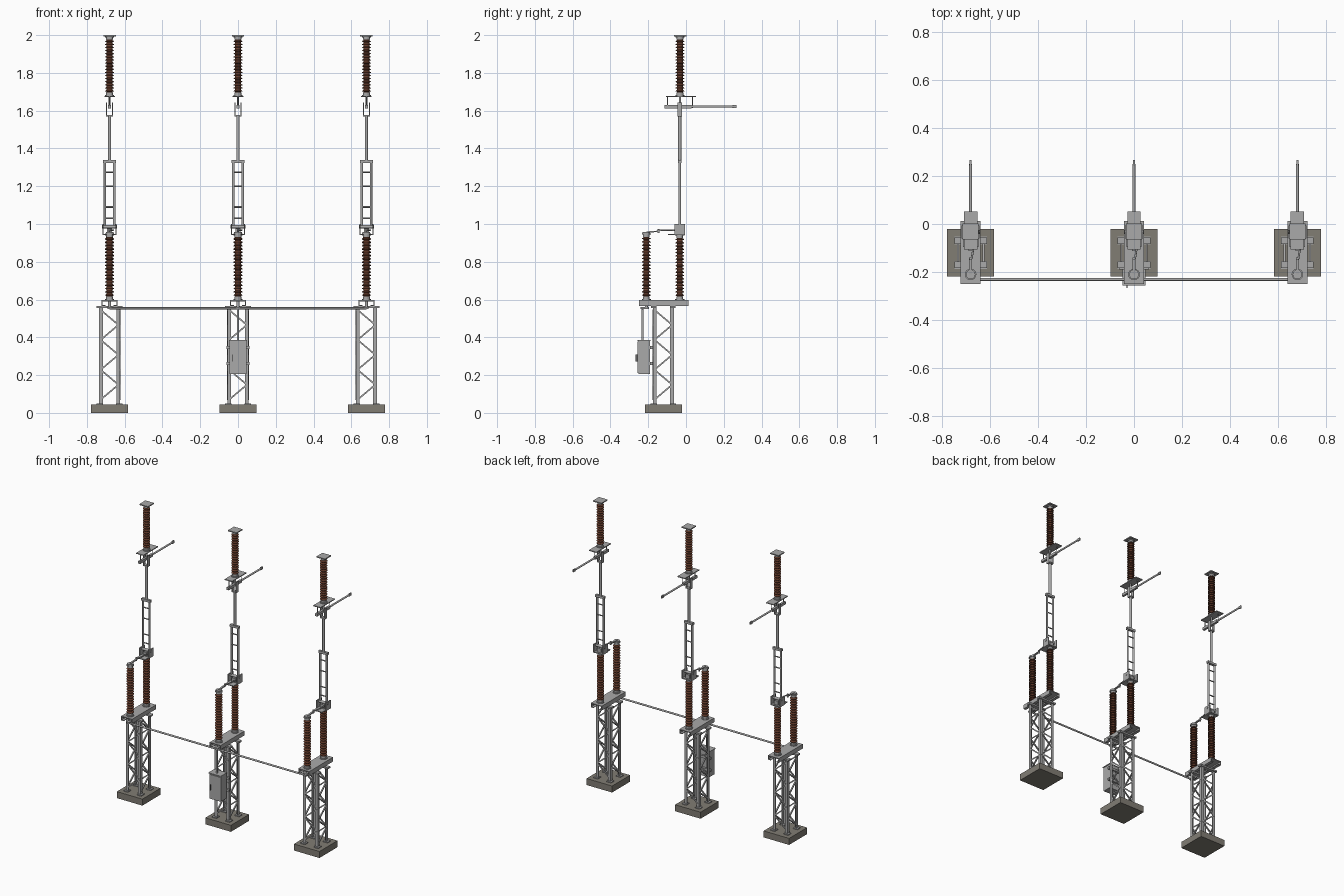
import bpy, bmesh, math
from mathutils import Vector, Matrix

if "Cube" in bpy.data.objects:
    bpy.data.objects.remove(bpy.data.objects["Cube"])

BAYS = (-0.68, 0.0, 0.68)
YM, YF, YT = -0.033, -0.21, -0.12   # main insulator, front insulator, tower centre


def material(name, rgb):
    m = bpy.data.materials.new(name)
    m.diffuse_color = (*rgb, 1)
    m.use_nodes = True
    m.node_tree.nodes["Principled BSDF"].inputs["Base Color"].default_value = m.diffuse_color
    return m


STEEL = material("galvanised steel", (0.40, 0.40, 0.40))
BROWN = material("brown porcelain", (0.16, 0.055, 0.03))
CONCRETE = material("concrete", (0.22, 0.205, 0.175))
DARK = material("dark steel", (0.13, 0.13, 0.13))


class Part:
    """Collects simple solids in one mesh, then places it at each bay."""

    def __init__(self, name, mat):
        self.name, self.mat, self.bm = name, mat, bmesh.new()

    def box(self, x0, x1, y0, y1, z0, z1):
        mtx = Matrix.Translation(((x0 + x1) / 2, (y0 + y1) / 2, (z0 + z1) / 2))
        mtx = mtx @ Matrix.Diagonal((x1 - x0, y1 - y0, z1 - z0, 1))
        bmesh.ops.create_cube(self.bm, size=1, matrix=mtx)
        return self

    def bar(self, a, b, w, t):
        """Flat bar from a to b."""
        a, b = Vector(a), Vector(b)
        d = b - a
        mtx = Matrix.Translation((a + b) / 2) @ d.to_track_quat('Z', 'Y').to_matrix().to_4x4()
        bmesh.ops.create_cube(self.bm, size=1, matrix=mtx @ Matrix.Diagonal((w, t, d.length, 1)))
        return self

    def rod(self, a, b, r, r2=None, n=12):
        a, b = Vector(a), Vector(b)
        d = b - a
        mtx = Matrix.Translation((a + b) / 2) @ d.to_track_quat('Z', 'Y').to_matrix().to_4x4()
        bmesh.ops.create_cone(self.bm, cap_ends=True, segments=n, radius1=r,
                              radius2=r if r2 is None else r2, depth=d.length, matrix=mtx)
        return self

    def lathe(self, y, profile, n=16):
        rings = [[self.bm.verts.new((r * math.cos(2 * math.pi * i / n),
                                     y + r * math.sin(2 * math.pi * i / n), z))
                  for i in range(n)] for r, z in profile]
        for lo, hi in zip(rings, rings[1:]):
            for i in range(n):
                self.bm.faces.new((lo[i], lo[(i + 1) % n], hi[(i + 1) % n], hi[i]))
        self.bm.faces.new(rings[0][::-1])
        self.bm.faces.new(rings[-1])
        return self

    def place(self, xs=BAYS, smooth=False):
        me = bpy.data.meshes.new(self.name)
        self.bm.to_mesh(me)
        self.bm.free()
        me.materials.append(self.mat)
        for x in xs:
            ob = bpy.data.objects.new(self.name, me)
            ob.location.x = x
            bpy.context.collection.objects.link(ob)
        if smooth:
            for o in bpy.context.selected_objects:
                o.select_set(False)
            ob.select_set(True)
            bpy.context.view_layer.objects.active = ob
            bpy.ops.object.shade_smooth_by_angle(angle=math.radians(35))


def insulator(name, y, z0, z1, sheds):
    """Ribbed porcelain column with metal end caps."""
    cap = 0.018
    a, b = z0 + cap, z1 - cap
    p = (b - a) / sheds
    prof = [(0.015, a)]
    for i in range(sheds):
        z = a + i * p
        prof += [(0.015, z + p * 0.25), (0.0235, z + p * 0.35), (0.0235, z + p * 0.5),
                 (0.015, z + p * 0.85)]
    Part(name + "_sheds", BROWN).lathe(y, prof + [(0.015, b)]).place()
    caps = Part(name + "_caps", STEEL)
    for za, zb, zf in ((z0, a, z0), (b, z1, z1 - 0.006)):
        caps.rod((0, y, za), (0, y, zb), 0.018, n=16)
        caps.rod((0, y, zf), (0, y, zf + 0.006), 0.024, n=16)
    caps.place()


# Concrete footing
Part("footing", CONCRETE).box(-0.098, 0.098, -0.218, -0.02, 0, 0.045).place()

# Lattice tower: angle legs with foot plates
H = 0.056
legs = Part("tower_legs", STEEL)
for sx in (-1, 1):
    for sy in (-1, 1):
        x, y = sx * H, YT + sy * H
        xi, yi = x - sx * 0.02, y - sy * 0.02
        legs.box(min(x, xi), max(x, xi), *sorted((y, y - sy * 0.004)), 0.045, 0.56)
        legs.box(*sorted((x, x - sx * 0.004)), min(y, yi), max(y, yi), 0.045, 0.56)
        legs.box(*sorted((x + sx * 0.012, x - sx * 0.022)),
                 *sorted((y + sy * 0.012, y - sy * 0.022)), 0.045, 0.051)
legs.place()

# Diagonal bracing on all four faces
braces = Part("tower_braces", STEEL)
N, zb, zt, k = 6, 0.07, 0.545, 0.047
for i in range(N):
    z0, z1 = zb + (zt - zb) * i / N, zb + (zt - zb) * (i + 1) / N
    s = 1 if i % 2 else -1
    for f in (-1, 1):
        braces.bar((s * k, YT + f * 0.053, z0), (-s * k, YT + f * 0.053, z1), 0.008, 0.008)
        braces.bar((f * 0.053, YT + s * k, z0), (f * 0.053, YT - s * k, z1), 0.008, 0.008)
braces.place()

# Tower head frame and insulator platform
head = Part("tower_head", STEEL)
for s in (-1, 1):
    head.box(-0.068, 0.068, YT + s * 0.05 - 0.014, YT + s * 0.05 + 0.014, 0.556, 0.567)
head.place()
deck = Part("platform", STEEL).box(-0.042, 0.042, -0.25, 0.012, 0.591, 0.597)
for s in (-1, 1):
    deck.box(*sorted((s * 0.038, s * 0.042)), -0.25, 0.012, 0.567, 0.592)
    deck.box(*sorted((s * 0.022, s * 0.042)), -0.25, 0.012, 0.567, 0.571)
deck.place()

# Porcelain columns
insulator("main_insulator", YM, 0.597, 0.945, 18)
insulator("drive_insulator", YF, 0.597, 0.95, 18)
insulator("upper_insulator", -0.032, 1.678, 1.994, 17)

# Crank joining the two lower columns
link = Part("crank_link", STEEL)
link.rod((0, YF, 0.948), (0, YF, 0.958), 0.02)
link.bar((0, YF, 0.957), (0, -0.14, 0.962), 0.012, 0.007)
link.rod((0, -0.145, 0.952), (0, -0.145, 0.974), 0.006)
link.rod((0.004, -0.145, 0.966), (0.02, -0.05, 0.968), 0.004)
link.place()

# Hinge housing at the foot of the folding arm
hinge = Part("hinge_housing", STEEL).box(-0.032, 0.032, -0.095, -0.005, 0.942, 0.948)
for s in (-1, 1):
    hinge.box(*sorted((s * 0.031, s * 0.037)), -0.06, -0.006, 0.942, 1.0)
hinge.box(-0.014, 0.014, -0.05, -0.016, 0.946, 0.976)
hinge.rod((-0.039, YM, 0.985), (0.039, YM, 0.985), 0.009)
hinge.place()

# Ladder frame of the lower arm
frame = Part("lower_arm", STEEL)
for s in (-1, 1):
    frame.rod((s * 0.025, YM, 0.98), (s * 0.025, YM, 1.335), 0.0065)
for z in (1.03, 1.09, 1.20, 1.275):
    frame.rod((-0.025, YM, z), (0.025, YM, z), 0.004, n=8)
frame.box(-0.034, 0.034, YM - 0.009, YM + 0.009, 1.322, 1.338)
frame.place()

# Upper arm mast with catching fork
mast = Part("upper_arm", STEEL).rod((0, YM, 1.33), (0, YM, 1.575), 0.0085)
mast.box(-0.018, 0.018, YM - 0.012, YM + 0.012, 1.568, 1.576)
for s in (-1, 1):
    mast.box(*sorted((s * 0.014, s * 0.018)), YM - 0.012, YM + 0.012, 1.57, 1.643)
mast.place()

# Fixed contact bar hung below the upper insulator
contact = Part("contact_bar", STEEL).box(-0.008, 0.008, -0.113, 0.03, 1.612, 1.63)
contact.rod((0, 0.03, 1.622), (0, 0.25, 1.622), 0.006)
contact.box(-0.004, 0.004, 0.245, 0.267, 1.613, 1.631)
for y in (-0.098, 0.035):
    contact.rod((0, y, 1.615), (0, y, 1.675), 0.0025, n=8)
contact.rod((0, -0.032, 1.625), (0, -0.032, 1.675), 0.006)
contact.place()

# Mounting plates of the upper insulator
Part("hanger_plate", STEEL).box(-0.028, 0.028, -0.106, 0.053, 1.672, 1.678).place()
Part("top_plate", STEEL).box(-0.033, 0.033, -0.064, 0.002, 1.993, 2.0).place()

# Coupling shaft between the bays, with a lever in each
Part("coupling_shaft", STEEL).rod((-0.68, -0.231, 0.554), (0.68, -0.231, 0.554), 0.006).place((0,))
lever = Part("coupling_lever", STEEL).rod((0, YF, 0.56), (0, YF, 0.6), 0.008)
lever.box(-0.01, 0.01, -0.24, -0.195, 0.549, 0.561)
lever.place()

# Drive cabinet with door, handle and drive rod
Part("cabinet", STEEL).box(-0.044, 0.044, -0.252, -0.19, 0.207, 0.383) \
    .box(-0.048, 0.048, -0.257, -0.188, 0.381, 0.387) \
    .box(-0.04, 0.04, -0.257, -0.251, 0.212, 0.378).place((0,))
Part("cabinet_handle", DARK).box(-0.032, -0.028, -0.267, -0.257, 0.272, 0.31).place((0,))
mounts = Part("cabinet_brackets", STEEL)
for z in (0.262, 0.345):
    mounts.box(-0.062, 0.062, -0.19, -0.176, z - 0.008, z + 0.008)
mounts.place((0,))
Part("drive_rod", STEEL).rod((0, -0.231, 0.385), (0, -0.231, 0.56), 0.0055).place((0,))
